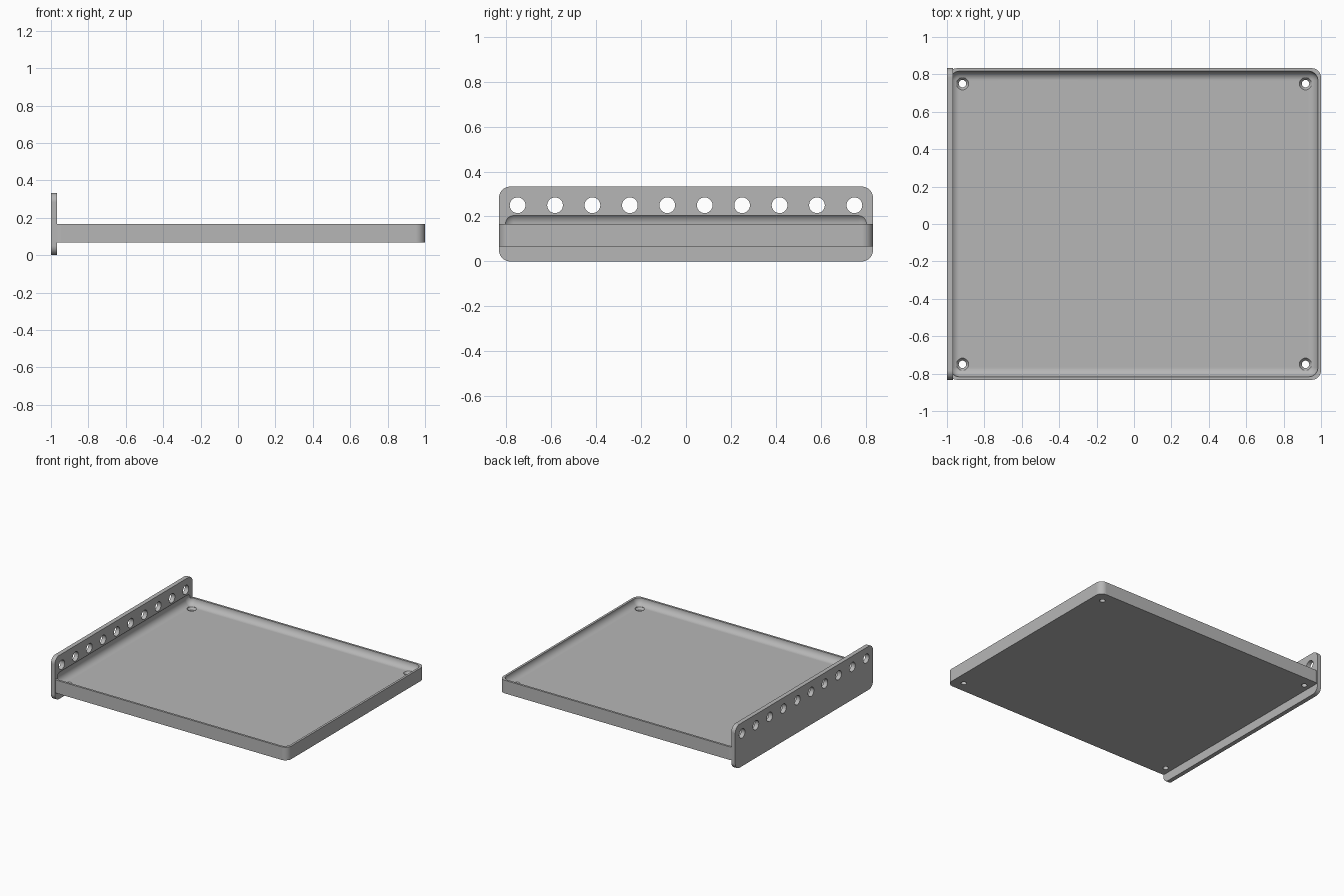
import bpy, bmesh, math
from mathutils import Matrix, Vector

cube = bpy.data.objects.get("Cube")
if cube:
    bpy.data.objects.remove(cube, do_unlink=True)

grey = bpy.data.materials.new("light grey")
grey.use_nodes = True
grey.diffuse_color = (0.47, 0.47, 0.47, 1)
grey.node_tree.nodes["Principled BSDF"].inputs["Base Color"].default_value = (0.47, 0.47, 0.47, 1)

HALF_Y = 0.833
RADIUS = 0.05


def add_object(name, bm):
    bmesh.ops.recalc_face_normals(bm, faces=bm.faces)
    mesh = bpy.data.meshes.new(name)
    bm.to_mesh(mesh)
    bm.free()
    mesh.materials.append(grey)
    obj = bpy.data.objects.new(name, mesh)
    bpy.context.collection.objects.link(obj)
    return obj


def rounded_box(name, low, high, axis=None, radius=RADIUS):
    """Box with edges along one axis rounded, or all edges if axis is None."""
    low, high = Vector(low), Vector(high)
    bm = bmesh.new()
    bmesh.ops.create_cube(bm, size=1)
    bmesh.ops.scale(bm, vec=high - low, verts=bm.verts)
    bmesh.ops.translate(bm, vec=(low + high) / 2, verts=bm.verts)
    edges = [e for e in bm.edges if axis is None or
             abs((e.verts[0].co - e.verts[1].co).normalized()[axis]) > 0.9]
    bmesh.ops.bevel(bm, geom=edges, offset=radius, offset_type='OFFSET',
                    segments=10, profile=0.5, affect='EDGES')
    return add_object(name, bm)


def add_lathe(bm, profile, matrix, sides=32):
    """Closed solid of revolution about local z from (radius, height) pairs."""
    rings = []
    for r, z in profile:
        angles = [math.tau * i / sides for i in range(sides)]
        rings.append([bm.verts.new(matrix @ Vector((r * math.cos(a), r * math.sin(a), z)))
                      for a in angles])
    for lower, upper in zip(rings, rings[1:]):
        for i in range(sides):
            j = (i + 1) % sides
            bm.faces.new((lower[i], lower[j], upper[j], upper[i]))
    bm.faces.new(rings[0][::-1])
    bm.faces.new(rings[-1])


def combine(target, tool, operation):
    mod = target.modifiers.new(operation, 'BOOLEAN')
    mod.operation = operation
    mod.solver = 'EXACT'
    mod.object = tool
    bpy.context.view_layer.update()
    graph = bpy.context.evaluated_depsgraph_get()
    mesh = bpy.data.meshes.new_from_object(target.evaluated_get(graph))
    target.modifiers.clear()
    target.data = mesh
    bpy.data.objects.remove(tool, do_unlink=True)


# Tray slab joined to the upright mounting plate
tray = rounded_box("tray_with_mounting_plate", (-0.995, -HALF_Y, 0.067), (1, HALF_Y, 0.167), axis=2)
plate = rounded_box("mounting_plate", (-1, -HALF_Y, 0), (-0.967, HALF_Y, 0.333), axis=0)
combine(tray, plate, 'UNION')

# Round-edged pocket, which also undercuts the plate
pocket = rounded_box("pocket", (-0.983, -0.817, 0.117), (0.983, 0.817, 0.217), radius=0.0495)
combine(tray, pocket, 'DIFFERENCE')

# Row of plate holes and four countersunk corner holes
bm = bmesh.new()
for i in range(10):
    y = (i - 4.5) / 6
    place = Matrix.Translation((-0.983, y, 0.25)) @ Matrix.Rotation(math.pi / 2, 4, 'Y')
    add_lathe(bm, [(0.035, -0.1), (0.035, 0.1)], place)
for x in (-0.917, 0.917):
    for y in (-0.75, 0.75):
        add_lathe(bm, [(0.02, 0), (0.02, 0.1), (0.033, 0.117), (0.033, 0.18)],
                  Matrix.Translation((x, y, 0)))
combine(tray, add_object("holes", bm), 'DIFFERENCE')

# Smooth the fillets and keep the flat faces crisp
bpy.ops.object.select_all(action='DESELECT')
tray.select_set(True)
bpy.context.view_layer.objects.active = tray
bpy.ops.object.shade_smooth_by_angle(angle=math.radians(30))
weighted = tray.modifiers.new("Weighted normals", 'WEIGHTED_NORMAL')
weighted.keep_sharp = True
